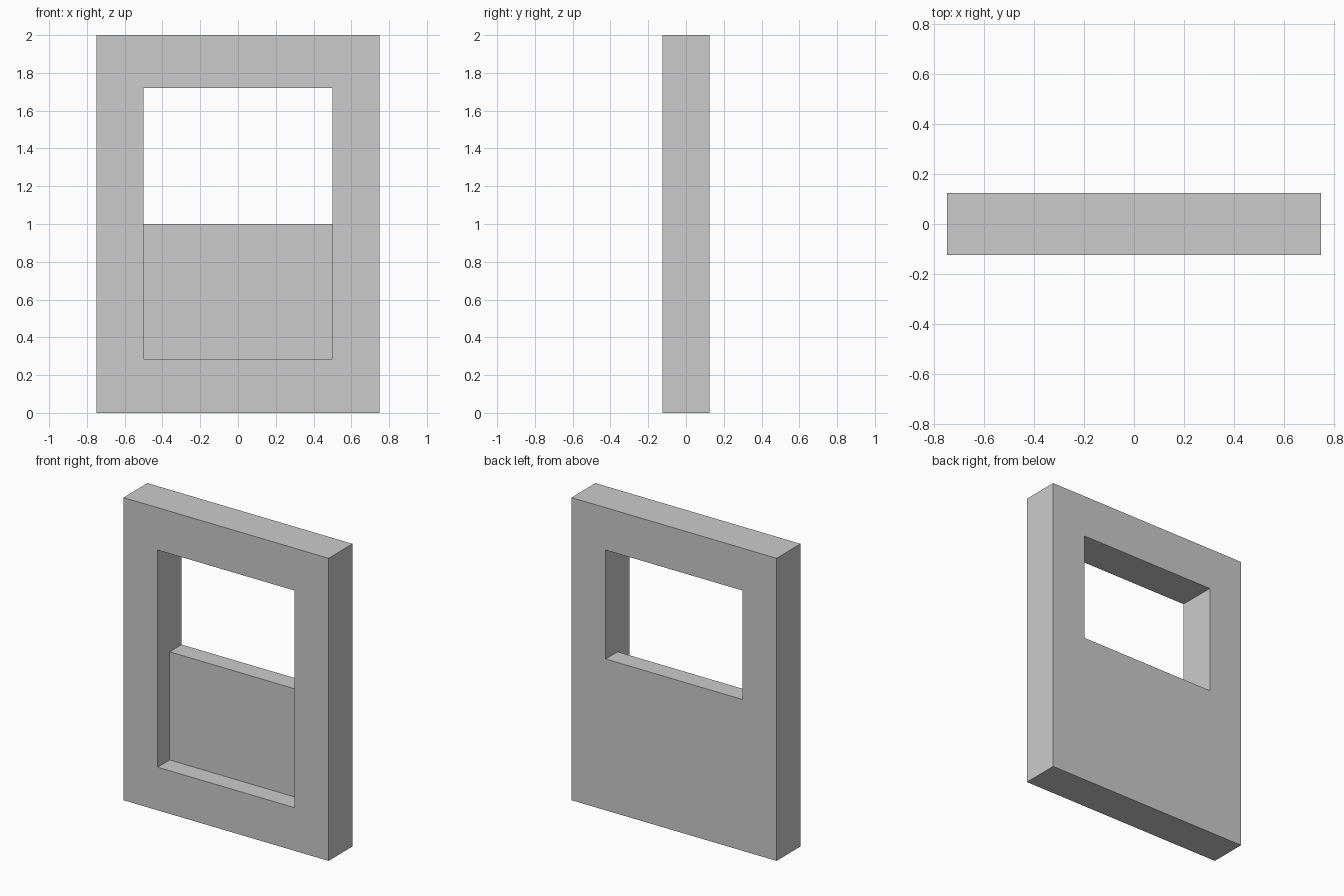
import bpy
import bmesh

# Remove the default object
default = bpy.data.objects.get("Cube")
if default:
    bpy.data.objects.remove(default, do_unlink=True)

WIDTH, DEPTH, HEIGHT = 1.5, 0.25, 2.0
HOLE_HALF = 0.5
HOLE_BOTTOM, SILL, HOLE_TOP = 0.285, 1.0, 1.72
OUT = 0.3  # how far the cutter reaches past the faces


def make_material(name, rgb):
    mat = bpy.data.materials.new(name)
    mat.use_nodes = True
    colour = (*rgb, 1.0)
    mat.diffuse_color = colour
    mat.node_tree.nodes["Principled BSDF"].inputs["Base Color"].default_value = colour
    return mat


def extrude_profile(name, profile, half_width):
    """Closed (y, z) profile extruded along x, centred on x = 0."""
    bm = bmesh.new()
    face = bm.faces.new([bm.verts.new((-half_width, y, z)) for y, z in profile])
    grown = bmesh.ops.extrude_face_region(bm, geom=[face])["geom"]
    verts = [g for g in grown if isinstance(g, bmesh.types.BMVert)]
    bmesh.ops.translate(bm, verts=verts, vec=(2 * half_width, 0, 0))
    bmesh.ops.recalc_face_normals(bm, faces=bm.faces)
    mesh = bpy.data.meshes.new(name)
    bm.to_mesh(mesh)
    bm.free()
    obj = bpy.data.objects.new(name, mesh)
    bpy.context.scene.collection.objects.link(obj)
    return obj


# Wall slab
d = DEPTH / 2
wall = extrude_profile("window_wall",
                       [(-d, 0), (d, 0), (d, HEIGHT), (-d, HEIGHT)], WIDTH / 2)
wall.data.materials.append(make_material("plain grey", (0.6, 0.6, 0.6)))

# Stepped cutter: open window above, half-depth front recess below the sill
cutter = extrude_profile("opening_cutter", [
    (-OUT, HOLE_BOTTOM), (0, HOLE_BOTTOM), (0, SILL),
    (OUT, SILL), (OUT, HOLE_TOP), (-OUT, HOLE_TOP)], HOLE_HALF)
cutter.hide_render = True

# Cut the opening, then drop the cutter
cut = wall.modifiers.new("opening", 'BOOLEAN')
cut.operation = 'DIFFERENCE'
cut.solver = 'EXACT'
cut.object = cutter
bpy.context.view_layer.objects.active = wall
wall.select_set(True)
bpy.ops.object.modifier_apply(modifier=cut.name)
bpy.data.objects.remove(cutter, do_unlink=True)
